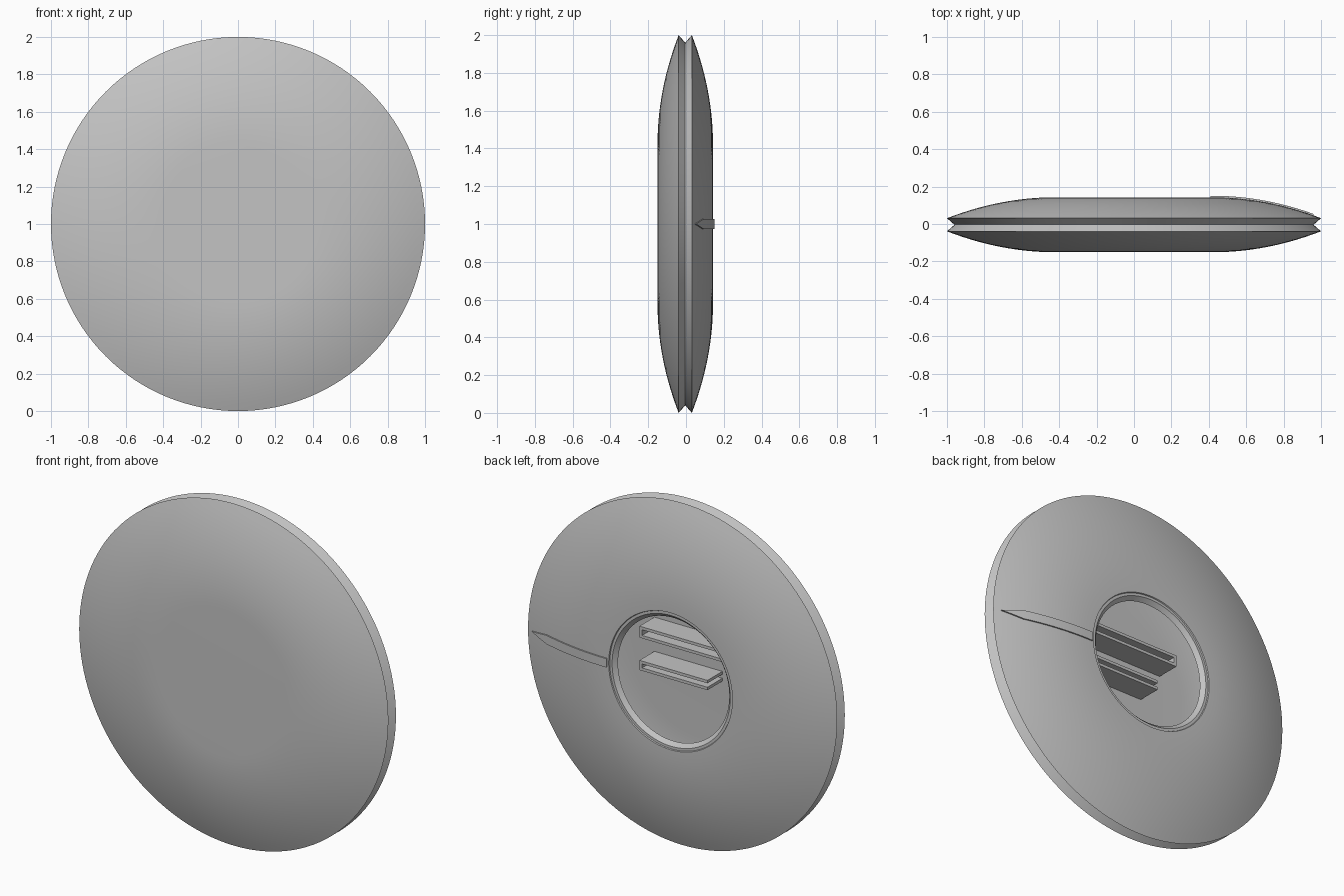
import bpy
import bmesh
from math import pi, radians
from mathutils import Matrix, Vector

cube = bpy.data.objects.get("Cube")
if cube:
    bpy.data.objects.remove(cube, do_unlink=True)

grey = bpy.data.materials.new("plain_grey")
grey.use_nodes = True
grey.diffuse_color = (0.55, 0.55, 0.55, 1)
grey.node_tree.nodes["Principled BSDF"].inputs["Base Color"].default_value = (0.55, 0.55, 0.55, 1)

CENTRE = Vector((0, -0.004, 1))
FLAT, FACE, LIP = 0.42, 0.147, 0.035


def finish(name, bm):
    """Turn a bmesh into a shaded, coloured object."""
    bmesh.ops.recalc_face_normals(bm, faces=bm.faces)
    bmesh.ops.translate(bm, verts=bm.verts, vec=CENTRE)
    mesh = bpy.data.meshes.new(name)
    bm.to_mesh(mesh)
    bm.free()
    mesh.materials.append(grey)
    obj = bpy.data.objects.new(name, mesh)
    bpy.context.collection.objects.link(obj)
    bpy.ops.object.select_all(action='DESELECT')
    obj.select_set(True)
    bpy.context.view_layer.objects.active = obj
    bpy.ops.object.shade_smooth_by_angle(angle=radians(25))
    return obj


def face_height(r):
    """Depth of the domed face at a given radius."""
    t = max(0, (r - FLAT) / (1 - FLAT))
    return FACE - (FACE - LIP) * t * t


def dome(start, end, steps=14):
    return [start + (end - start) * i / steps for i in range(steps + 1)]


# Hollow disc: front dome, grooved rim, back dome, stepped opening, cavity
outer, inner = dome(FLAT, 1), dome(FLAT, 0.93)
WALL = 0.029
profile = [(0, -FACE)]
profile += [(r, -face_height(r)) for r in outer]
profile += [(0.96, 0)]
profile += [(r, face_height(r)) for r in reversed(outer)]
profile += [(0.4, FACE), (0.397, FACE - 0.006), (0.382, FACE - 0.006), (0.36, FACE - WALL)]
profile += [(r, face_height(r) - WALL) for r in inner]
profile += [(r, WALL - face_height(r)) for r in reversed(inner)]
profile += [(0, WALL - FACE)]

bm = bmesh.new()
verts = [bm.verts.new((r, y, 0)) for r, y in profile]
edges = [bm.edges.new(pair) for pair in zip(verts, verts[1:])]
bmesh.ops.spin(bm, geom=verts + edges, cent=(0, 0, 0), axis=(0, 1, 0),
               angle=2 * pi, steps=128, use_duplicate=False)
bmesh.ops.remove_doubles(bm, verts=bm.verts, dist=0.0005)
finish("disc_shell", bm)


# Slotted brackets standing on the cavity floor
def bracket(name, x0, x1, z0, z1, closed_right):
    bar, y0, y1 = 0.017, -0.122, 0.02
    boxes = [(x0, x1, z0, z0 + bar), (x0, x1, z1 - bar, z1),
             (x1 - bar, x1, z0 + bar, z1 - bar)]
    if closed_right:
        boxes.append((x0, x0 + bar, z0 + bar, z1 - bar))
    bm = bmesh.new()
    for a, b, c, d in boxes:
        place = Matrix.Translation(((a + b) / 2, (y0 + y1) / 2, (c + d) / 2))
        bmesh.ops.create_cube(bm, size=1, matrix=place @ Matrix.Diagonal((b - a, y1 - y0, d - c, 1)))
    finish(name, bm)


bracket("upper_bracket", -0.28, 0.29, 0.13, 0.197, True)
bracket("lower_bracket", -0.15, 0.29, -0.06, -0.003, False)

# Pointer strip that follows the back dome and tapers to a tip
bm = bmesh.new()
START, TAPER, TIP = 0.41, 0.84, 0.96
rings = []
for x in dome(START, TAPER, 10) + dome(TAPER, TIP, 4)[1:]:
    half = 0.025 * min(1, (TIP - x) / (TIP - TAPER)) + 0.0006
    y = face_height(x)
    rings.append([bm.verts.new((x, y + h, z)) for h, z in
                  ((-0.01, -half), (0.008, -half), (0.008, half), (-0.01, half))])
for a, b in zip(rings, rings[1:]):
    for i in range(4):
        j = (i + 1) % 4
        bm.faces.new((a[i], a[j], b[j], b[i]))
bm.faces.new(rings[0])
bm.faces.new(rings[-1])
finish("pointer_strip", bm)
